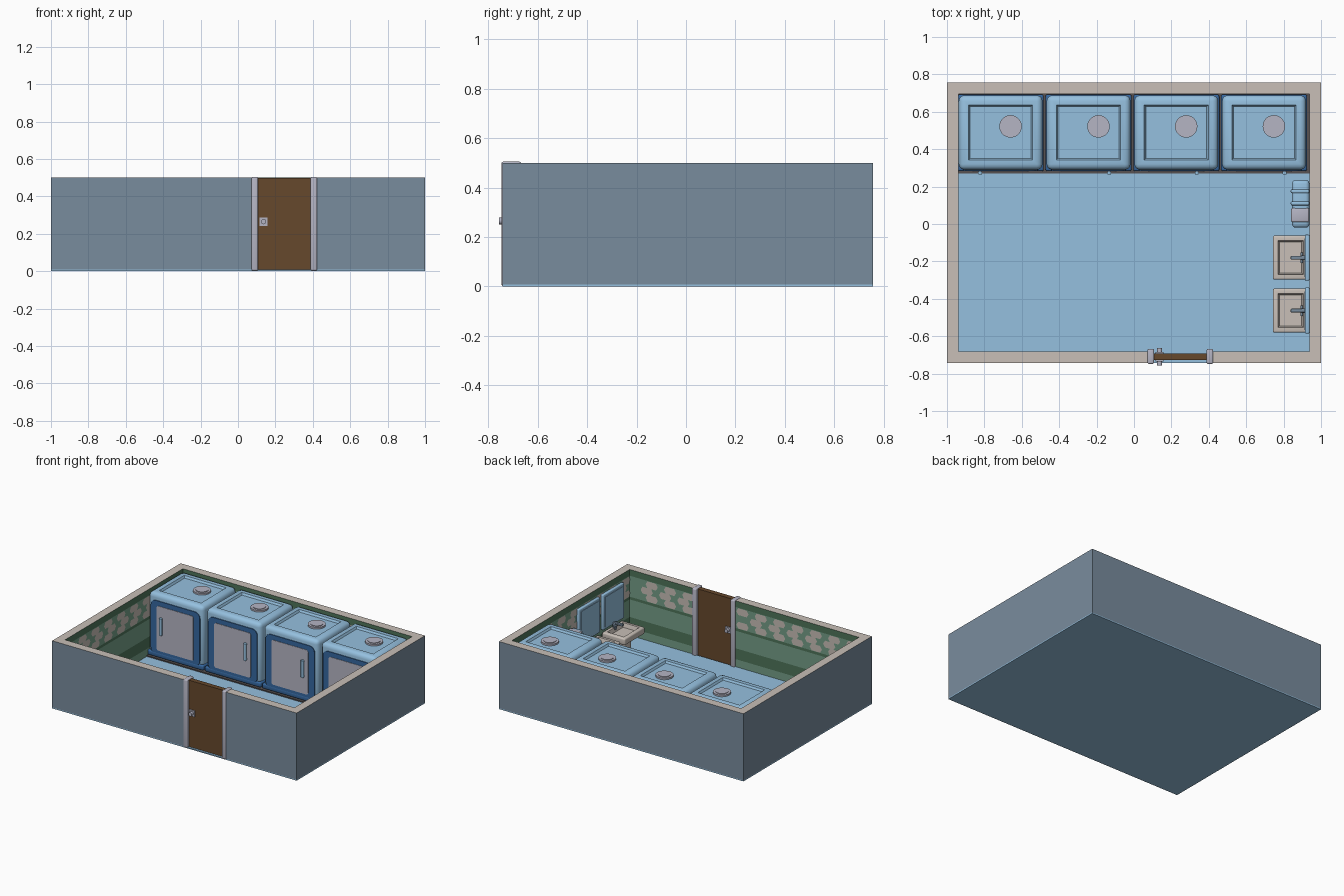
import bpy, bmesh, math
from mathutils import Matrix, Vector

if "Cube" in bpy.data.objects:
    bpy.data.objects.remove(bpy.data.objects["Cube"])


def mat(name, r, g, b):
    m = bpy.data.materials.new(name)
    lin = [((c / 255 + 0.055) / 1.055) ** 2.4 for c in (r, g, b)]
    m.diffuse_color = (*lin, 1)
    m.use_nodes = True
    m.node_tree.nodes["Principled BSDF"].inputs["Base Color"].default_value = m.diffuse_color
    return m


SLATE = mat("slate", 121, 140, 157)
BEIGE = mat("beige", 200, 191, 183)
BLUE = mat("light blue", 149, 192, 223)
NAVY = mat("deep blue", 54, 104, 160)
GREY = mat("pale grey", 181, 181, 196)
BROWN = mat("brown", 102, 72, 44)
DGREEN = mat("dark green", 78, 116, 90)
LGREEN = mat("light green", 116, 158, 136)
DARK = mat("dark taupe", 88, 82, 82)


def finish(name, bm, mats, smooth=True):
    me = bpy.data.meshes.new(name)
    bm.to_mesh(me)
    bm.free()
    ob = bpy.data.objects.new(name, me)
    bpy.context.collection.objects.link(ob)
    for m in mats:
        me.materials.append(m)
    if smooth:
        bpy.ops.object.select_all(action='DESELECT')
        ob.select_set(True)
        bpy.context.view_layer.objects.active = ob
        bpy.ops.object.shade_smooth_by_angle(angle=math.radians(35))
    return ob


def cube(lo, hi):
    bm = bmesh.new()
    lo, hi = Vector(lo), Vector(hi)
    bmesh.ops.create_cube(bm, size=1, matrix=Matrix.Translation((lo + hi) / 2)
                          @ Matrix.Diagonal((*(hi - lo), 1)))
    return bm


def round_edges(bm, r, seg=3, edges=None):
    bmesh.ops.bevel(bm, geom=edges or bm.edges[:], offset=r, segments=seg,
                    affect='EDGES', profile=0.5, clamp_overlap=True)


def box(name, lo, hi, m, r=0):
    bm = cube(lo, hi)
    if r:
        round_edges(bm, r)
    return finish(name, bm, [m], r > 0)


def plaque(name, lo, hi, m, r):
    """Plate with corners rounded as seen from the front."""
    bm = cube(lo, hi)
    along_y = [e for e in bm.edges
               if abs(e.verts[0].co.y - e.verts[1].co.y) > 1e-5]
    round_edges(bm, r, 4, along_y)
    return finish(name, bm, [m])


def basin(name, lo, hi, m, inset, depth, r):
    """Rounded box with a recess sunk into its top."""
    bm = cube(lo, hi)
    round_edges(bm, r)
    top = max(bm.faces, key=lambda f: f.calc_center_median().z + f.calc_area())
    bmesh.ops.inset_region(bm, faces=[top], thickness=inset)
    bmesh.ops.inset_region(bm, faces=[top], thickness=0.012, depth=-depth)
    return finish(name, bm, [m])


def rod(name, a, b, r, m, seg=20):
    a, b = Vector(a), Vector(b)
    bm = bmesh.new()
    rot = (b - a).to_track_quat('Z', 'Y').to_matrix().to_4x4()
    bmesh.ops.create_cone(bm, cap_ends=True, segments=seg, radius1=r, radius2=r,
                          depth=(b - a).length, matrix=Matrix.Translation((a + b) / 2) @ rot)
    return finish(name, bm, [m])


# Room shell: outside slate, top beige, inside green, on a light blue floor slab
X0, X1, Y0, Y1, T, H = -1, 1, -0.743, 0.757, 0.062, 0.5
IX, IY0, IY1 = 1 - T, Y0 + T, Y1 - T
box("floor_slab", (X0, Y0, 0), (X1, Y1, 0.008), BLUE)
box("floor", (-IX, IY0, 0.008), (IX, IY1, 0.014), BLUE)


def wall(name, lo, hi, inward):
    bm = cube(lo, hi)
    bm.normal_update()
    for f in bm.faces:
        if f.normal.z > 0.5:
            f.material_index = 1
        elif f.normal.dot(Vector(inward)) > 0.5:
            f.material_index = 2
    finish(name, bm, [SLATE, BEIGE, DGREEN], False)


DX0, DX1 = 0.09, 0.405
wall("left_wall", (X0, Y0, 0.008), (-IX, Y1, H), (1, 0, 0))
wall("right_wall", (IX, Y0, 0.008), (X1, Y1, H), (-1, 0, 0))
wall("back_wall", (-IX, IY1, 0.008), (IX, Y1, H), (0, -1, 0))
wall("front_wall_left", (-IX, Y0, 0.008), (DX0, IY0, H), (0, 1, 0))
wall("front_wall_right", (DX1, Y0, 0.008), (IX, IY0, H), (0, 1, 0))


# Painted bands and staggered tiles: start point, direction, length, inward normal
def tiles(name, start, d, length, n):
    s, d, n = Vector(start), Vector(d), Vector(n)

    def plate(bm, pts, off):
        vs = [bm.verts.new(s + d * u + n * off + Vector((0, 0, z))) for u, z in pts]
        f = bm.faces.new(vs)
        f.normal_update()
        if f.normal.dot(n) < 0:
            f.normal_flip()

    bm = bmesh.new()
    for z0, z1 in ((0.014, 0.07), (0.15, 0.28), (0.30, 0.455)):
        plate(bm, [(0, z0), (length, z0), (length, z1), (0, z1)], 0.002)
    finish(name + "_bands", bm, [LGREEN], False)
    bm = bmesh.new()
    period, rh = 0.15, 0.05
    for row in range(3):
        z = 0.303 + row * rh
        for i in range(int(length / period) + 1):
            u = i * period + (0.04 if row % 2 else 0)
            hexa = [(u, z + rh / 2), (u + 0.015, z), (u + 0.085, z), (u + 0.1, z + rh / 2),
                    (u + 0.085, z + rh), (u + 0.015, z + rh)]
            if u + 0.1 < length:
                plate(bm, hexa, 0.004)
    finish(name + "_tiles", bm, [BEIGE], False)


tiles("left", (-IX, IY0, 0), (0, 1, 0), IY1 - IY0, (1, 0, 0))
tiles("right", (IX, IY0, 0), (0, 1, 0), IY1 - IY0, (-1, 0, 0))
tiles("back", (-IX, IY1, 0), (1, 0, 0), 2 * IX, (0, -1, 0))
tiles("front_left", (-IX, IY0, 0), (1, 0, 0), DX0 + IX, (0, 1, 0))
tiles("front_right", (DX1, IY0, 0), (1, 0, 0), IX - DX1, (0, 1, 0))

# Entrance door with posts and knobs
box("door", (0.1, -0.728, 0.004), (0.395, -0.692, 0.499), BROWN)
for side, x in (("left", 0.072), ("right", 0.388)):
    box(side + "_door_post", (x, -0.748, 0.003), (x + 0.035, -0.668, 0.505), GREY, 0.008)
for side, y, s in (("outer", -0.728, -1), ("inner", -0.692, 1)):
    ys = sorted((y, y + s * 0.008))
    box(side + "_knob_plate", (0.115, ys[0], 0.242), (0.158, ys[1], 0.287), GREY)
    rod(side + "_knob", (0.137, y, 0.265), (0.137, y + s * 0.029, 0.265), 0.014, GREY)

# Toilet cabins along the back wall
box("cabin_plinth", (-IX, 0.27, 0.014), (IX, IY1 - 0.001, 0.022), DARK)
for i, cx in enumerate((-0.713, -0.243, 0.226, 0.695)):
    n = f"cabin_{i + 1}_"
    box(n + "base", (cx - 0.23, 0.283, 0.022), (cx + 0.23, 0.692, 0.06), NAVY, 0.01)
    basin(n + "body", (cx - 0.224, 0.29, 0.04), (cx + 0.224, 0.688, 0.488), BLUE, 0.032, 0.015, 0.03)
    plaque(n + "door_frame", (cx - 0.2, 0.284, 0.045), (cx + 0.2, 0.31, 0.44), NAVY, 0.04)
    plaque(n + "door_panel", (cx - 0.15, 0.281, 0.075), (cx + 0.15, 0.3, 0.405), GREY, 0.015)
    # roof vent
    vx = cx + 0.053
    rod(n + "vent_ring", (vx, 0.522, 0.465), (vx, 0.522, 0.485), 0.06, GREY, 28)
    rod(n + "vent_cap", (vx, 0.522, 0.465), (vx, 0.522, 0.489), 0.043, GREY, 28)
    # handle
    hx = cx + (-0.11 if i == 0 else 0.11)
    rod(n + "handle", (hx, 0.272, 0.2), (hx, 0.272, 0.325), 0.011, BLUE, 12)
    for z in (0.208, 0.317):
        rod(n + "handle_mount", (hx, 0.268, z), (hx, 0.285, z), 0.01, BLUE, 12)

# Wash basins with mirrors on the right wall
for i, cy in enumerate((-0.18, -0.463)):
    n = f"wash_{i + 1}_"
    basin(n + "basin", (0.742, cy - 0.118, 0.115), (0.932, cy + 0.118, 0.165), BEIGE, 0.024, 0.03, 0.01)
    box(n + "pedestal", (0.8, cy - 0.045, 0.014), (0.93, cy + 0.045, 0.118), BEIGE, 0.015)
    box(n + "faucet_spout", (0.838, cy - 0.01, 0.19), (0.915, cy + 0.01, 0.205), SLATE, 0.004)
    box(n + "faucet_post", (0.895, cy - 0.012, 0.15), (0.918, cy + 0.012, 0.202), SLATE, 0.004)
    rod(n + "faucet_taps", (0.897, cy - 0.028, 0.18), (0.897, cy + 0.028, 0.18), 0.007, SLATE, 12)
    box(n + "mirror_frame", (0.914, cy - 0.123, 0.185), (0.938, cy + 0.123, 0.445), BLUE, 0.006)
    box(n + "mirror_glass", (0.911, cy - 0.103, 0.205), (0.92, cy + 0.103, 0.425), BLUE)

# Hand dryer on the right wall
box("dryer_body", (0.845, -0.02, 0.19), (0.938, 0.235, 0.33), BLUE, 0.02)
for y in (0.1, 0.165):
    box("dryer_rib", (0.838, y, 0.185), (0.937, y + 0.02, 0.336), BLUE, 0.006)
box("dryer_panel", (0.84, 0.01, 0.21), (0.936, 0.085, 0.334), GREY, 0.008)
